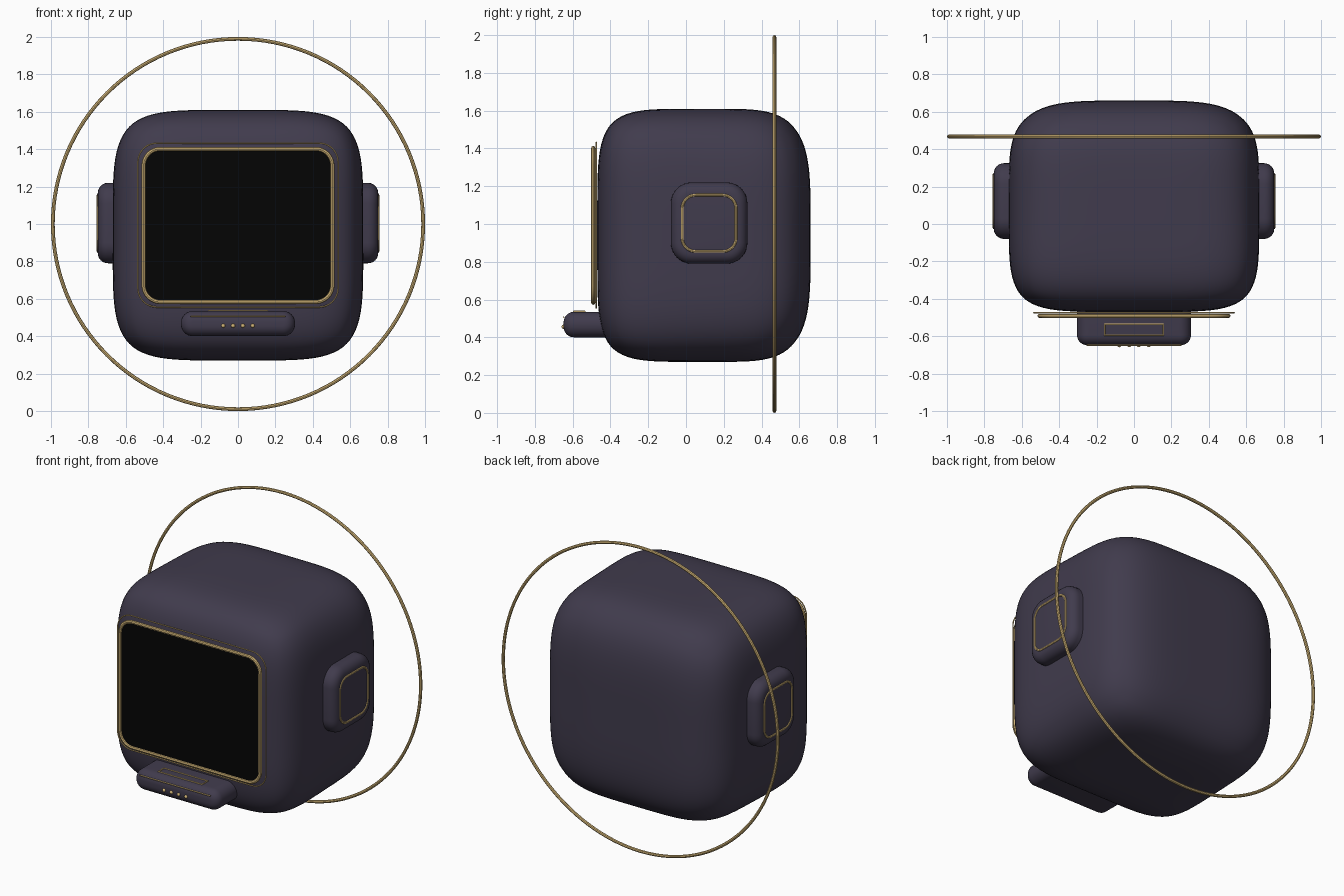
import bpy
import bmesh
from math import cos, sin, pi, radians
from mathutils import Vector

cube = bpy.data.objects.get("Cube")
if cube:
    bpy.data.objects.remove(cube, do_unlink=True)


def make_material(name, rgb, roughness):
    mat = bpy.data.materials.new(name)
    mat.use_nodes = True
    mat.diffuse_color = (*rgb, 1)
    shader = mat.node_tree.nodes["Principled BSDF"]
    shader.inputs["Base Color"].default_value = (*rgb, 1)
    shader.inputs["Roughness"].default_value = roughness
    return mat


SHELL = make_material("dark plum", (0.052, 0.044, 0.074), 0.5)
GOLD = make_material("gold", (0.66, 0.47, 0.19), 0.4)
GLASS = make_material("screen black", (0.0015, 0.0015, 0.0015), 0.5)


def smooth(obj):
    bpy.ops.object.select_all(action="DESELECT")
    obj.select_set(True)
    bpy.context.view_layer.objects.active = obj
    bpy.ops.object.shade_smooth_by_angle(angle=radians(40))


def finish(bm, name, mat):
    bmesh.ops.recalc_face_normals(bm, faces=bm.faces)
    mesh = bpy.data.meshes.new(name)
    bm.to_mesh(mesh)
    bm.free()
    mesh.materials.append(mat)
    obj = bpy.data.objects.new(name, mesh)
    bpy.context.collection.objects.link(obj)
    smooth(obj)
    return obj


def on_plane(axis, u, v, depth):
    return {"x": Vector((depth, u, v)),
            "y": Vector((u, depth, v)),
            "z": Vector((u, v, depth))}[axis]


def outline(u0, u1, v0, v1, radius, steps=8):
    """Rounded rectangle as a list of (u, v) points."""
    if radius == 0:
        return [(u1, v1), (u0, v1), (u0, v0), (u1, v0)]
    corners = [(u1 - radius, v1 - radius), (u0 + radius, v1 - radius),
               (u0 + radius, v0 + radius), (u1 - radius, v0 + radius)]
    points = []
    for i, (cu, cv) in enumerate(corners):
        for k in range(steps + 1):
            a = (i + k / steps) * pi / 2
            points.append((cu + radius * cos(a), cv + radius * sin(a)))
    return points


def slab(name, axis, shape, inner, outer, mat, bevel=0):
    """Extruded outline whose outer rim can be rounded over."""
    bm = bmesh.new()
    back = [bm.verts.new(on_plane(axis, u, v, inner)) for u, v in shape]
    front = [bm.verts.new(on_plane(axis, u, v, outer)) for u, v in shape]
    bm.faces.new(back)
    cap = bm.faces.new(front)
    for i in range(len(shape)):
        j = (i + 1) % len(shape)
        bm.faces.new((back[i], back[j], front[j], front[i]))
    bmesh.ops.recalc_face_normals(bm, faces=bm.faces)
    if bevel:
        bmesh.ops.bevel(bm, geom=list(cap.edges), offset=bevel, segments=6,
                        profile=0.5, affect="EDGES", clamp_overlap=False)
    return finish(bm, name, mat)


def tube(name, points, radius, mat, closed=True):
    """Thin wire along a path, turned into a mesh."""
    curve = bpy.data.curves.new(name, "CURVE")
    curve.dimensions = "3D"
    curve.bevel_depth = radius
    curve.bevel_resolution = 2
    curve.use_fill_caps = True
    spline = curve.splines.new("POLY")
    spline.points.add(len(points) - 1)
    for p, co in zip(spline.points, points):
        p.co = (*co, 1)
    spline.use_cyclic_u = closed
    curve.materials.append(mat)
    obj = bpy.data.objects.new(name, curve)
    bpy.context.collection.objects.link(obj)
    bpy.ops.object.select_all(action="DESELECT")
    obj.select_set(True)
    bpy.context.view_layer.objects.active = obj
    bpy.ops.object.convert(target="MESH")
    smooth(bpy.context.view_layer.objects.active)


def wire_frame(name, axis, shape, depth, radius):
    tube(name, [on_plane(axis, u, v, depth) for u, v in shape], radius, GOLD)


# Body: a cube swollen into a soft block, a little squarer towards the front
bm = bmesh.new()
bmesh.ops.create_cube(bm, size=2)
bmesh.ops.subdivide_edges(bm, edges=bm.edges, cuts=31, use_grid_fill=True)
for vert in bm.verts:
    power = 4.7 - 0.5 * vert.co.y
    norm = sum(abs(c) ** power for c in vert.co) ** (1 / power)
    p = vert.co / norm
    vert.co = (0.67 * p.x, 0.095 + 0.565 * p.y, 0.94 + 0.67 * p.z)
finish(bm, "body", SHELL)

# Screen with its gold rim and a fine outer trim line
screen_shape = outline(-0.505, 0.505, 0.583, 1.402, 0.09)
slab("screen", "y", screen_shape, -0.486, -0.492, GLASS)
wire_frame("screen_rim", "y", screen_shape, -0.491, 0.011)
wire_frame("screen_trim", "y", outline(-0.535, 0.535, 0.556, 1.432, 0.1),
           -0.475, 0.004)

# Side pads with gold rings
for side, sign in (("left", 1), ("right", -1)):
    slab(side + "_pad", "x", outline(-0.08, 0.325, 0.79, 1.22, 0.11),
         sign * 0.58, sign * 0.75, SHELL, bevel=0.055)
    wire_frame(side + "_pad_ring", "x",
               outline(-0.02, 0.265, 0.855, 1.153, 0.07), sign * 0.748, 0.008)

# Chin block with inlay, trim line and four studs
slab("chin", "y", outline(-0.305, 0.305, 0.4, 0.535, 0.064),
     -0.39, -0.648, SHELL, bevel=0.055)
wire_frame("chin_inlay", "z", outline(-0.157, 0.157, -0.594, -0.536, 0),
           0.535, 0.006)
tube("chin_trim", [Vector((-0.255, -0.648, 0.507)),
                   Vector((0.255, -0.648, 0.507))], 0.004, GOLD, closed=False)
for i in range(4):
    bm = bmesh.new()
    bmesh.ops.create_uvsphere(bm, u_segments=12, v_segments=8, radius=0.011)
    bmesh.ops.translate(bm, verts=bm.verts,
                        vec=(-0.079 + 0.0525 * i, -0.648, 0.456))
    finish(bm, "chin_stud_%d" % (i + 1), GOLD)

# Large halo ring standing behind the middle
halo = [Vector((0.99 * cos(a), 0.468, 1 + 0.99 * sin(a)))
        for a in (2 * pi * k / 128 for k in range(128))]
tube("halo_ring", halo, 0.01, GOLD)
